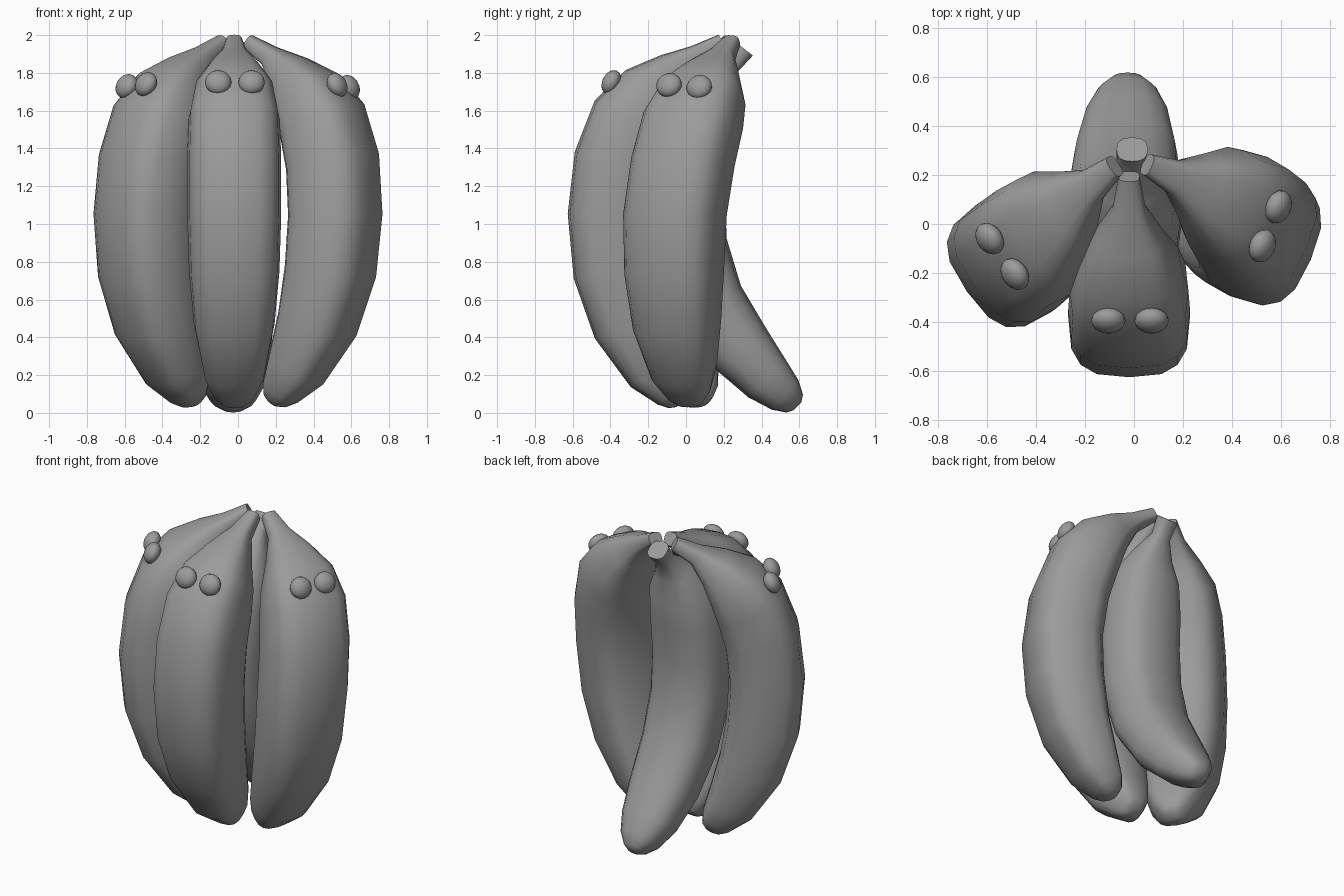
import bpy, bmesh, math
from mathutils import Vector, Matrix

if "Cube" in bpy.data.objects:
    bpy.data.objects.remove(bpy.data.objects["Cube"])

grey = bpy.data.materials.new("warm_grey")
grey.diffuse_color = (0.33, 0.33, 0.33, 1)
grey.use_nodes = True
grey.node_tree.nodes["Principled BSDF"].inputs["Base Color"].default_value = grey.diffuse_color
SIDES = 16

# outward, height, radial half-size, sideways half-size (tip to stem)
OUTER = [(.16, .05, .03, .04), (.17, .065, .065, .07), (.20, .11, .10, .115),
         (.285, .22, .15, .17), (.405, .47, .20, .225), (.475, .75, .225, .252),
         (.497, 1.05, .23, .262), (.467, 1.33, .23, .262), (.395, 1.55, .22, .255),
         (.30, 1.69, .18, .222), (.19, 1.80, .115, .145), (.08, 1.89, .058, .072),
         (-.045, 1.965, .04, .045)]
BACK = [(.59, .035, .03, .035), (.575, .05, .065, .07), (.525, .095, .105, .125),
        (.43, .18, .14, .175), (.28, .35, .175, .212), (.12, .59, .19, .232),
        (.02, .88, .20, .24), (-.005, 1.17, .21, .24), (.025, 1.42, .205, .232),
        (.09, 1.63, .17, .195), (.16, 1.75, .10, .12), (.235, 1.84, .052, .058),
        (.305, 1.93, .062, .064)]


def finish(name, bm):
    bmesh.ops.recalc_face_normals(bm, faces=bm.faces)
    mesh = bpy.data.meshes.new(name)
    bm.to_mesh(mesh)
    bm.free()
    mesh.materials.append(grey)
    ob = bpy.data.objects.new(name, mesh)
    bpy.context.collection.objects.link(ob)
    bpy.context.view_layer.objects.active = ob
    ob.select_set(True)
    bpy.ops.object.shade_smooth_by_angle(angle=math.radians(55))
    ob.select_set(False)


def soft(v, power):
    # squarer than a circle when power is below one
    return math.copysign(abs(v) ** power, v)


def banana(name, path, out, side, shift, power):
    """Sweep rounded sections along a path in the plane of out and z."""
    bm = bmesh.new()
    up = Vector((0, 0, 1))
    pts = [out * o + up * z + side * shift(z) for o, z, a, b in path]
    rings = []
    for i, (o, z, a, b) in enumerate(path):
        tangent = (pts[min(i + 1, len(pts) - 1)] - pts[max(i - 1, 0)]).normalized()
        normal = side.cross(tangent).normalized()
        ring = []
        for k in range(SIDES):
            t = 2 * math.pi * k / SIDES
            ring.append(bm.verts.new(pts[i] + normal * a * soft(math.cos(t), power)
                                     + side * b * soft(math.sin(t), power)))
        rings.append(ring)
    for r0, r1 in zip(rings, rings[1:]):
        for k in range(SIDES):
            j = (k + 1) % SIDES
            bm.faces.new((r0[k], r0[j], r1[j], r1[k]))
    bm.faces.new(rings[0])
    bm.faces.new(rings[-1])
    finish(name, bm)


def eye(name, pos, out):
    # flattened ball facing outward and slightly up
    bm = bmesh.new()
    bmesh.ops.create_uvsphere(bm, u_segments=16, v_segments=10, radius=1)
    rot = (out + Vector((0, 0, .5))).to_track_quat('Z', 'Y').to_matrix().to_4x4()
    bm.transform(Matrix.Translation(pos) @ rot @ Matrix.Diagonal((.07, .068, .048, 1)))
    finish(name, bm)


def stretched(scale, offset, depth, width):
    return [((o + .055) * scale + offset, z, a * depth, b * width) for o, z, a, b in OUTER]


# three outward bananas, each with a pair of eyes
front, right, left = Vector((0, -1, 0)), Vector((.92, -.39, 0)), Vector((-.82, -.57, 0))
for v in (right, left):
    v.normalize()
banana("front_banana", stretched(1.06, -.205, 1.07, .95), front, Vector((1, 0, 0)),
       lambda z: -.02, .66)
banana("right_banana", stretched(1, -.055, .98, 1), right, Vector((.39, .92, 0)).normalized(),
       lambda z: .10 + .045 * z + .09 * max(0, z - 1.1) - .1 * max(0, z - 1.75), .68)
banana("left_banana", stretched(1.03, -.08, 1, 1.02), left, Vector((.57, -.82, 0)).normalized(),
       lambda z: -.165 - .08 * max(0, (z - 1.5) / .5) - .03 * max(0, 1 - z), .68)

for name, out, spots in (
        ("front", front, ((-.105, -.395, 1.75), (.072, -.395, 1.75))),
        ("right", right, ((.59, .07, 1.725), (.525, -.09, 1.735))),
        ("left", left, ((-.59, -.06, 1.73), (-.487, -.205, 1.74)))):
    for i, p in enumerate(spots):
        eye(f"{name}_eye_{i + 1}", Vector(p), out)

# back banana bends the other way, kicking its tip out behind
banana("back_banana", BACK, Vector((0, 1, 0)), Vector((1, 0, 0)),
       lambda z: -.025 - .025 * min(z, 2 - z) + .045 * max(0, z - 1.5), .78)
